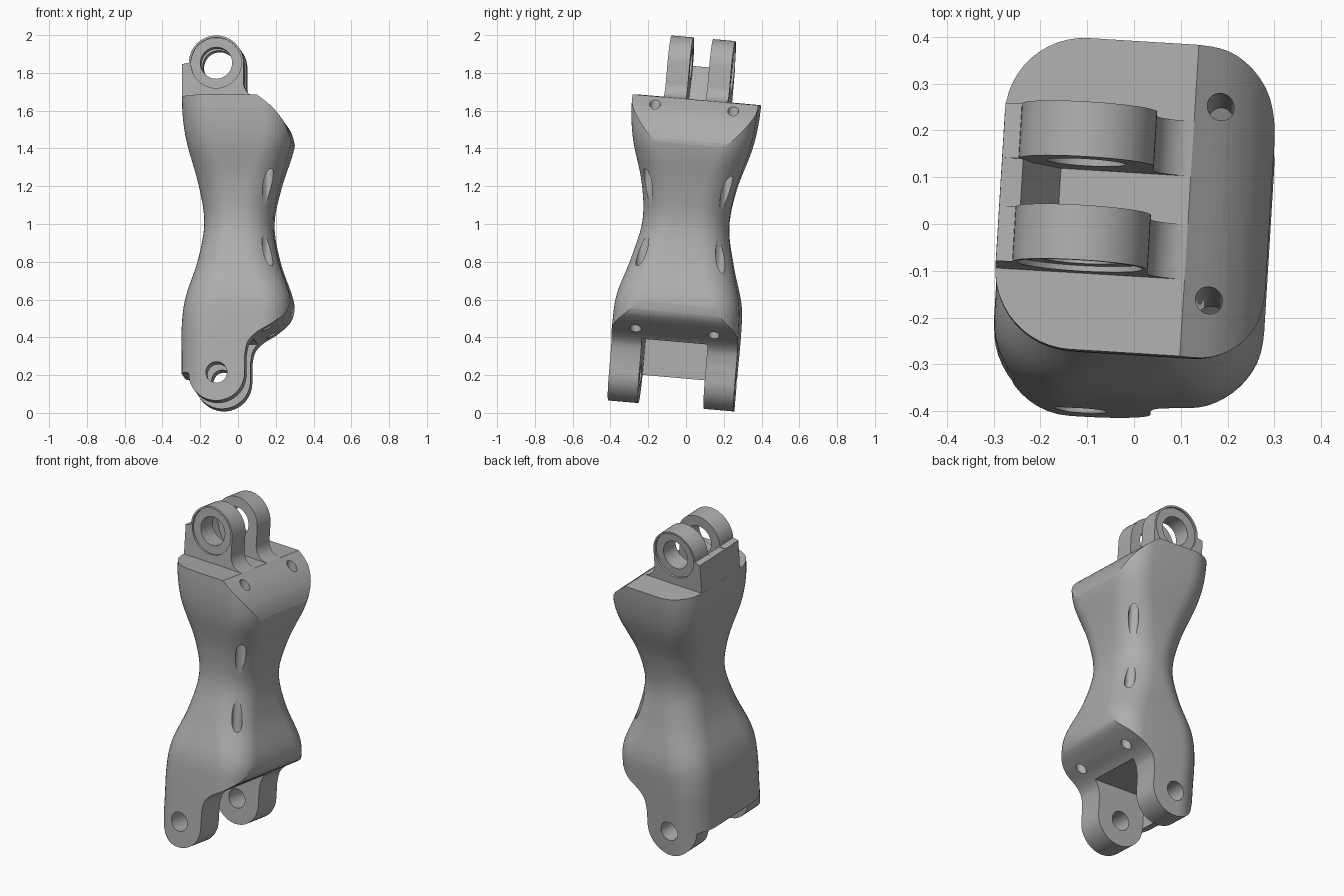
import bpy, bmesh
from math import sin, cos, pi, radians
from mathutils import Matrix

cube = bpy.data.objects.get("Cube")
if cube:
    bpy.data.objects.remove(cube, do_unlink=True)

grey = bpy.data.materials.new("mid grey")
grey.use_nodes = True
grey.diffuse_color = (0.42, 0.42, 0.42, 1)
grey.node_tree.nodes["Principled BSDF"].inputs["Base Color"].default_value = grey.diffuse_color

# The whole link leans a little about x and is turned a little about z
POSE = (Matrix.Translation((0, 0, 1)) @ Matrix.Rotation(radians(-3.5), 4, "Z")
        @ Matrix.Rotation(radians(-5), 4, "X") @ Matrix.Translation((0, 0, -1)))


def make(name, bm):
    bmesh.ops.recalc_face_normals(bm, faces=bm.faces)
    mesh = bpy.data.meshes.new(name)
    bm.to_mesh(mesh)
    bm.free()
    mesh.materials.append(grey)
    ob = bpy.data.objects.new(name, mesh)
    bpy.context.collection.objects.link(ob)
    return ob


def skin(name, rings):
    """Closed tube through rings of points."""
    bm = bmesh.new()
    rows = [[bm.verts.new(p) for p in ring] for ring in rings]
    n = len(rows[0])
    for a, b in zip(rows, rows[1:]):
        for i in range(n):
            j = (i + 1) % n
            bm.faces.new((a[i], a[j], b[j], b[i]))
    bm.faces.new(rows[0])
    bm.faces.new(rows[-1])
    return make(name, bm)


def prism(name, outline, y0, y1):
    return skin(name, [[(x, y, z) for x, z in outline] for y in (y0, y1)])


def arc(cx, cz, r, a0, a1, n=28):
    angles = [radians(a0 + (a1 - a0) * i / n) for i in range(n + 1)]
    return [(cx + r * cos(a), cz + r * sin(a)) for a in angles]


def disc(cx, cz, r):
    return arc(cx, cz, r, 0, 360, 48)[:-1]


def spline(pts, steps=6):
    """Smooth curve through points of any size."""
    out = []
    for i in range(len(pts) - 1):
        p0, p1, p2, p3 = (pts[max(0, min(len(pts) - 1, i + k))] for k in (-1, 0, 1, 2))
        for s in range(steps):
            t = s / steps
            out.append(tuple(
                b + 0.5 * t * (c - a + t * (2 * a - 5 * b + 4 * c - d + t * (3 * (b - c) + d - a)))
                for a, b, c, d in zip(p0, p1, p2, p3)))
    return out + [pts[-1]]


def boolean(ob, cutter, operation="DIFFERENCE"):
    mod = ob.modifiers.new("cut", "BOOLEAN")
    mod.operation = operation
    mod.solver = "EXACT"
    mod.object = cutter
    dg = bpy.context.evaluated_depsgraph_get()
    mesh = bpy.data.meshes.new_from_object(ob.evaluated_get(dg))
    ob.modifiers.clear()
    ob.data = mesh
    bpy.data.objects.remove(cutter, do_unlink=True)


def finish(ob):
    ob.data.transform(POSE)
    bpy.ops.object.select_all(action="DESELECT")
    ob.select_set(True)
    bpy.context.view_layer.objects.active = ob
    bpy.ops.object.shade_smooth_by_angle(angle=radians(28))


def section(z, left, right, half, r_left, r_right):
    """Rounded rectangle ring at height z."""
    pts = []
    for cx, cy, r, a in ((right - r_right, half - r_right, r_right, 0),
                         (left + r_left, half - r_left, r_left, 90),
                         (left + r_left, r_left - half, r_left, 180),
                         (right - r_right, r_right - half, r_right, 270)):
        pts += [(x, y, z) for x, y in arc(cx, cy, r, a, a + 90, 12)]
    return pts


# Waisted body: height, left, right, half depth, corner radii
stations = [
    (-0.05, -0.285, 0.29, 0.335, 0.17, 0.15),
    (0.25, -0.285, 0.29, 0.335, 0.17, 0.15),
    (0.45, -0.285, 0.29, 0.335, 0.17, 0.15),
    (0.6, -0.265, 0.288, 0.325, 0.17, 0.155),
    (0.8, -0.205, 0.222, 0.27, 0.17, 0.165),
    (1.0, -0.175, 0.19, 0.23, 0.165, 0.165),
    (1.2, -0.205, 0.226, 0.25, 0.17, 0.165),
    (1.42, -0.265, 0.288, 0.31, 0.17, 0.155),
    (1.58, -0.288, 0.292, 0.332, 0.17, 0.15),
    (1.75, -0.29, 0.29, 0.335, 0.17, 0.15),
]
body = skin("body", [section(*s) for s in spline(stations)])

# Side profile that trims both ends of the body and shapes the lower lugs
top_curve = spline([(0.115, 1.66), (0.2, 1.592), (0.262, 1.51), (0.292, 1.42)])
low_curve = spline([(0.294, 0.58), (0.27, 0.505), (0.2, 0.445), (0.12, 0.395),
                    (0.075, 0.345), (0.06, 0.28)])
side = ([(-0.4, 1.66)] + top_curve + [(0.4, 1.3), (0.4, 0.75)] + low_curve
        + arc(-0.09, 0.183, 0.15, 0, -180) + [(-0.26, 0.19), (-0.4, 0.19)])
boolean(body, prism("trim", side, -0.6, 0.6), "INTERSECT")

# Slot between the lower lugs, and the pin hole through them
slot = [(-0.24, -0.2), (0.6, -0.2), (0.6, 0.375), (-0.24, 0.375)]
boolean(body, prism("slot", slot, -0.175, 0.175))
boolean(body, prism("pin", disc(-0.09, 0.183, 0.056), -0.6, 0.6))

# Straight cord tunnels that break out at the waist
for y in (-0.208, 0.208):
    tunnel = skin("tunnel", [[(a, b, z) for a, b in disc(0.17, y, 0.029)] for z in (0.1, 1.9)])
    boolean(body, tunnel)
finish(body)

# Upper lugs with a bored hole and a shallow outer recess
CX, CZ = -0.11, 1.842
lug = (arc(CX, CZ, 0.145, 0, 180) + [(-0.29, 1.835), (-0.29, 1.655), (0.115, 1.655)]
       + arc(0.115, 1.74, 0.08, 270, 180, 12))
for name, side_sign in (("front_upper_lug", -1), ("back_upper_lug", 1)):
    ob = prism(name, lug, 0.052 * side_sign, 0.17 * side_sign)
    boolean(ob, prism("bore", disc(CX, CZ, 0.084), -0.5, 0.5))
    boolean(ob, prism("recess", disc(CX, CZ, 0.134), 0.158 * side_sign, 0.3 * side_sign))
    finish(ob)

# Stop tab between the upper lugs
tab = [(-0.29, 1.655), (-0.29, 1.835), (-0.245, 1.835), (-0.225, 1.76), (-0.16, 1.655)]
finish(prism("stop_tab", tab, -0.053, 0.053))
